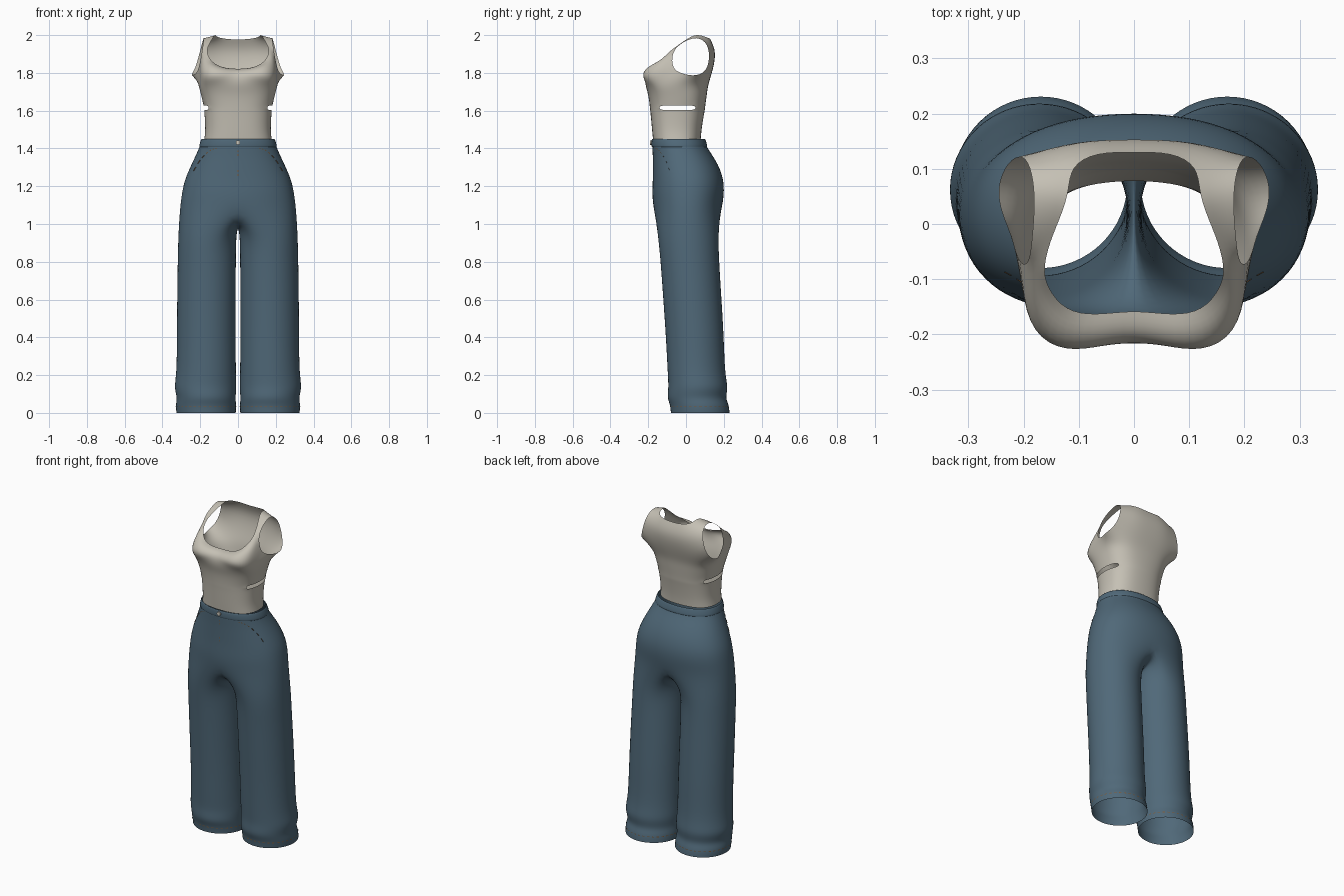
import bpy, bmesh
from math import sin, cos, pi, copysign
from mathutils import Vector

default = bpy.data.objects.get("Cube")
if default:
    bpy.data.objects.remove(default, do_unlink=True)

SEGS = 10      # segments from front centre round to back centre
LEG = 16       # sides of a leg tube


def material(name, rgb):
    m = bpy.data.materials.new(name)
    m.use_nodes = True
    m.diffuse_color = (*rgb, 1)
    bsdf = m.node_tree.nodes["Principled BSDF"]
    bsdf.inputs["Base Color"].default_value = (*rgb, 1)
    bsdf.inputs["Roughness"].default_value = 0.8
    return m


denim = material("denim blue", (0.08, 0.14, 0.19))
cloth = material("warm beige", (0.56, 0.53, 0.46))
thread = material("brown thread", (0.2, 0.1, 0.04))
metal = material("pale button", (0.6, 0.57, 0.5))


def power(v, e):
    return copysign(abs(v) ** e, v)


def half_ring(z, width, front, back, e=0.9, grow=1.012):
    """Half of a rounded body section, front centre to back centre."""
    mid, depth = (front + back) / 2, (back - front) / 2 * grow
    ring = []
    for i in range(SEGS + 1):
        t = pi * i / SEGS
        x = 0 if i in (0, SEGS) else width * grow * power(sin(t), e)
        ring.append((x, mid - depth * power(cos(t), e), z))
    return ring


def leg_ring(z, outer, inner, front, back, grow=1.025):
    """Closed section of one leg, starting beside the front seam."""
    cx, cy = (outer + inner) / 2, (front + back) / 2
    rx, ry = (outer - inner) / 2 * grow, (back - front) / 2 * grow
    angles = [pi * 3 / 8 + 2 * pi * i / LEG for i in range(LEG)]
    return [(cx - rx * cos(a), cy - ry * sin(a), z) for a in angles]


def add_rows(bm, rows):
    return [[bm.verts.new(p) for p in row] for row in rows]


def skin(bm, rows, closed=False, holes=()):
    for r, (a, b) in enumerate(zip(rows, rows[1:])):
        n = min(len(a), len(b))
        for i in range(n if closed else n - 1):
            if (r, i) not in holes:
                j = (i + 1) % n
                bm.faces.new((a[i], a[j], b[j], b[i]))


def finish(bm, name, mat, mirror=True, subdivide=2):
    bmesh.ops.recalc_face_normals(bm, faces=bm.faces[:])
    mesh = bpy.data.meshes.new(name)
    bm.to_mesh(mesh)
    bm.free()
    mesh.materials.append(mat)
    obj = bpy.data.objects.new(name, mesh)
    bpy.context.collection.objects.link(obj)
    if mirror:
        mod = obj.modifiers.new("Mirror", 'MIRROR')
        mod.merge_threshold = 0.0005
    if subdivide:
        mod = obj.modifiers.new("Smooth", 'SUBSURF')
        mod.levels = mod.render_levels = subdivide
        mesh.shade_smooth()
    return obj


# Trousers: hips, a seam curve under the crotch, then the leg tubes
bm = bmesh.new()
hips = add_rows(bm, [half_ring(*r) for r in (
    (1.445, .193, -.178, .098), (1.41, .203, -.178, .108),
    (1.36, .225, -.176, .143), (1.3, .254, -.176, .178),
    (1.23, .284, -.176, .2), (1.16, .298, -.179, .202))])
seam = [(0, .13, 1.04), (0, .09, 1.0), (0, .02, .985), (0, -.05, .99), (0, -.11, 1.02)]
crotch = add_rows(bm, [half_ring(1.08, .308, -.174, .19) + seam])
legs = add_rows(bm, [leg_ring(*r) for r in (
    (.94, .316, .01, -.148, .17), (.8, .319, .012, -.134, .175),
    (.6, .322, .012, -.12, .188), (.4, .323, .012, -.106, .2),
    (.2, .325, .012, -.096, .206), (.135, .339, .008, -.092, .224),
    (.08, .321, .014, -.1, .208), (.045, .33, .01, -.084, .226),
    (0, .326, .012, -.08, .231))])
skin(bm, hips + [crotch[0][:SEGS + 1]])
skin(bm, crotch + legs, closed=True)
trousers = finish(bm, "trousers", denim)

# Waistband
bm = bmesh.new()
skin(bm, add_rows(bm, [half_ring(*r) for r in (
    (1.408, .204, -.181, .111), (1.412, .207, -.184, .114),
    (1.446, .197, -.183, .104), (1.45, .193, -.179, .1))]))
finish(bm, "waistband", denim)

# Fitted top: body sections up to the bust
bm = bmesh.new()
body = [half_ring(*r) for r in (
    (1.45, .178, -.175, .078, .8), (1.5, .172, -.18, .082, .8),
    (1.58, .177, -.187, .095, .8), (1.604, .179, -.19, .1, .8),
    (1.627, .182, -.192, .102, .8), (1.69, .197, -.2, .111, .75),
    (1.74, .21, -.217, .117, .7))]
# Bust line and underarm
bust = [(0, -.208, 1.79), (.07, -.235, 1.79), (.14, -.245, 1.79), (.2, -.2, 1.79),
        (.208, -.075, 1.82), (.222, -.02, 1.795), (.245, .03, 1.785),
        (.247, .08, 1.79), (.222, .122, 1.83), (.11, .14, 1.81), (0, .142, 1.81)]
# Upper chest, shoulder edge and shoulder blades
shoulder = [(0, -.185, 1.812), (.08, -.207, 1.825), (.145, -.198, 1.845),
            (.185, -.14, 1.86), (.19, -.075, 1.91), (.185, -.03, 1.955),
            (.18, .03, 1.985), (.182, .08, 1.985), (.195, .125, 1.94),
            (.11, .16, 1.91), (0, .162, 1.91)]
# Scooped neckline
neck = [(0, -.155, 1.82), (.07, -.166, 1.825), (.125, -.158, 1.845),
        (.158, -.115, 1.885), (.165, -.08, 1.92), (.152, -.03, 1.955),
        (.13, .02, 1.99), (.118, .06, 2.005), (.115, .105, 1.99),
        (.07, .13, 1.98), (0, .13, 1.975)]
armhole = {(len(body), i) for i in range(4, 8)}
side_slit = {(3, i) for i in range(3, 7)}
skin(bm, add_rows(bm, body + [bust, shoulder, neck]), holes=armhole | side_slit)
finish(bm, "fitted_top", cloth)

# Stitching: thin dashes laid on the trouser surface
bpy.context.view_layer.update()
surface = trousers.evaluated_get(bpy.context.evaluated_depsgraph_get())


def on_surface(origin, direction):
    d = Vector(direction).normalized()
    hit, point, _, _ = surface.ray_cast(Vector(origin), d)
    return point if hit else None


def dashes(bm, points, outward, width=0.004):
    """Turn every second span of the path into a flat dash."""
    for a, b, out in list(zip(points, points[1:], outward))[::2]:
        if a is None or b is None:
            continue
        side = (b - a).cross(out).normalized() * width / 2
        lift = out * 0.002
        corners = (a - side, b - side, b + side, a + side)
        bm.faces.new([bm.verts.new(c + lift) for c in corners])


def front_path(bm, path):
    points = [on_surface((x, -1, z), (0, 1, 0)) for x, z in path]
    dashes(bm, points, [Vector((0, -1, 0))] * len(points))


bm = bmesh.new()
# hem
count = 72
rays = [Vector((cos(2 * pi * i / count), sin(2 * pi * i / count), 0)) for i in range(count + 1)]
hem = [on_surface((.168, .07, .035), d) for d in rays]
dashes(bm, hem, rays)
# curved front pocket
curve = [pi / 2 * i / 17 for i in range(18)]
front_path(bm, [(.235 - .125 * sin(t), 1.28 + .12 * (1 - (1 - sin(t)) ** 2)) for t in curve])
finish(bm, "hem_and_pocket_stitching", thread, subdivide=0)

# fly stitching
bm = bmesh.new()
front_path(bm, [(0, 1.255 + .01 * i) for i in range(4)])
front_path(bm, [(0, 1.36 + .01 * i) for i in range(4)])
finish(bm, "fly_stitching", thread, mirror=False, subdivide=0)

# Waist button
bpy.ops.mesh.primitive_cylinder_add(vertices=20, radius=.012, depth=.008,
                                    location=(0, -.187, 1.431), rotation=(pi / 2, 0, 0))
button = bpy.context.object
button.name = "waist_button"
button.data.materials.append(metal)
bpy.ops.object.shade_smooth_by_angle()
